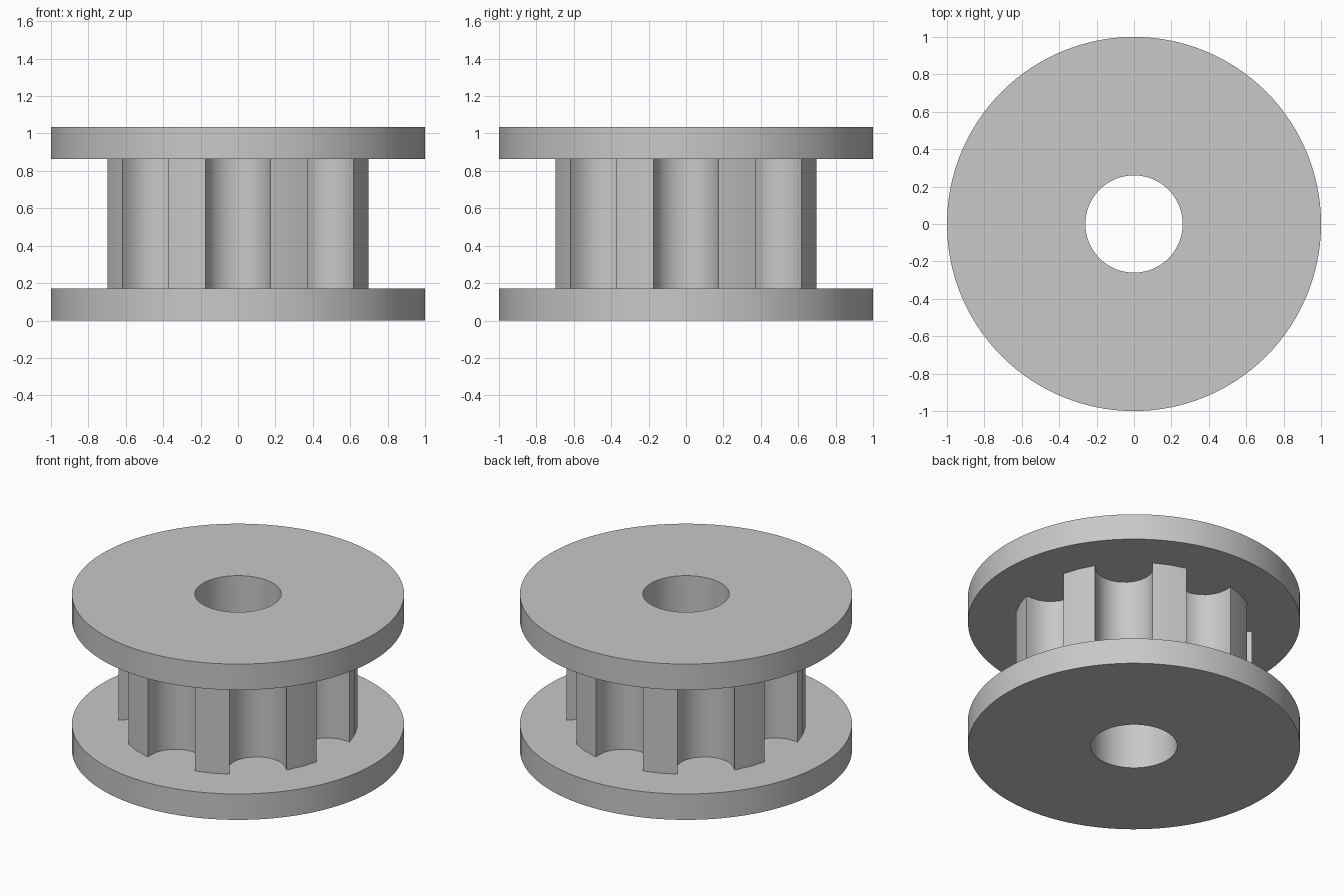
import bpy
import bmesh
from math import sin, cos, pi, tau, sqrt, asin, radians

cube = bpy.data.objects.get("Cube")
if cube:
    bpy.data.objects.remove(cube, do_unlink=True)

GROOVES = 8
STEPS = 16                 # profile points per groove and tooth
SEGMENTS = GROOVES * STEPS
BORE = 0.26
HUB_RADIUS = 0.72
GROOVE_HALF = 0.174        # half width of each round-bottomed groove
GROOVE_CENTRE = 0.655
FLANGE = 0.172
HEIGHT = 1.035

grey = bpy.data.materials.new("plain grey")
grey.use_nodes = True
colour = (0.58, 0.58, 0.58, 1)
grey.diffuse_color = colour
grey.node_tree.nodes["Principled BSDF"].inputs["Base Color"].default_value = colour


def circle(radius):
    """Ring of points whose start lines up with the groove profile."""
    return [(radius * cos((i - 7) * tau / SEGMENTS),
             radius * sin((i - 7) * tau / SEGMENTS)) for i in range(SEGMENTS)]


def hub_profile():
    """Round hub outline with U-shaped belt grooves."""
    edge = sqrt(HUB_RADIUS ** 2 - GROOVE_HALF ** 2)
    # One groove on +x: outer edge, half-round floor, outer edge, tooth middle
    section = [(edge, -GROOVE_HALF)]
    for i in range(13):
        a = -pi / 2 - pi * i / 12
        section.append((GROOVE_CENTRE + GROOVE_HALF * cos(a), GROOVE_HALF * sin(a)))
    section.append((edge, GROOVE_HALF))
    section.append((HUB_RADIUS * cos(pi / GROOVES), HUB_RADIUS * sin(pi / GROOVES)))
    points = []
    for k in range(GROOVES):
        c, s = cos(k * tau / GROOVES), sin(k * tau / GROOVES)
        points += [(x * c - y * s, x * s + y * c) for x, y in section]
    return points


def bored_prism(name, outline, bottom, top):
    """Upright prism of the outline with a round bore through it."""
    bm = bmesh.new()
    bore = circle(BORE)
    rings = [[bm.verts.new((x, y, z)) for x, y in loop]
             for loop, z in ((outline, bottom), (outline, top), (bore, top), (bore, bottom))]
    for r in range(4):
        a, b = rings[r], rings[(r + 1) % 4]
        for i in range(SEGMENTS):
            j = (i + 1) % SEGMENTS
            bm.faces.new((a[i], a[j], b[j], b[i]))
    bmesh.ops.recalc_face_normals(bm, faces=bm.faces)
    mesh = bpy.data.meshes.new(name)
    bm.to_mesh(mesh)
    bm.free()
    mesh.materials.append(grey)
    obj = bpy.data.objects.new(name, mesh)
    bpy.context.collection.objects.link(obj)
    bpy.ops.object.select_all(action='DESELECT')
    obj.select_set(True)
    bpy.context.view_layer.objects.active = obj
    bpy.ops.object.shade_smooth_by_angle(angle=radians(30))
    return obj


# Two plain flanges with the grooved hub between them
bored_prism("lower_flange", circle(1), 0, FLANGE)
bored_prism("grooved_hub", hub_profile(), FLANGE, HEIGHT - FLANGE)
bored_prism("upper_flange", circle(1), HEIGHT - FLANGE, HEIGHT)
